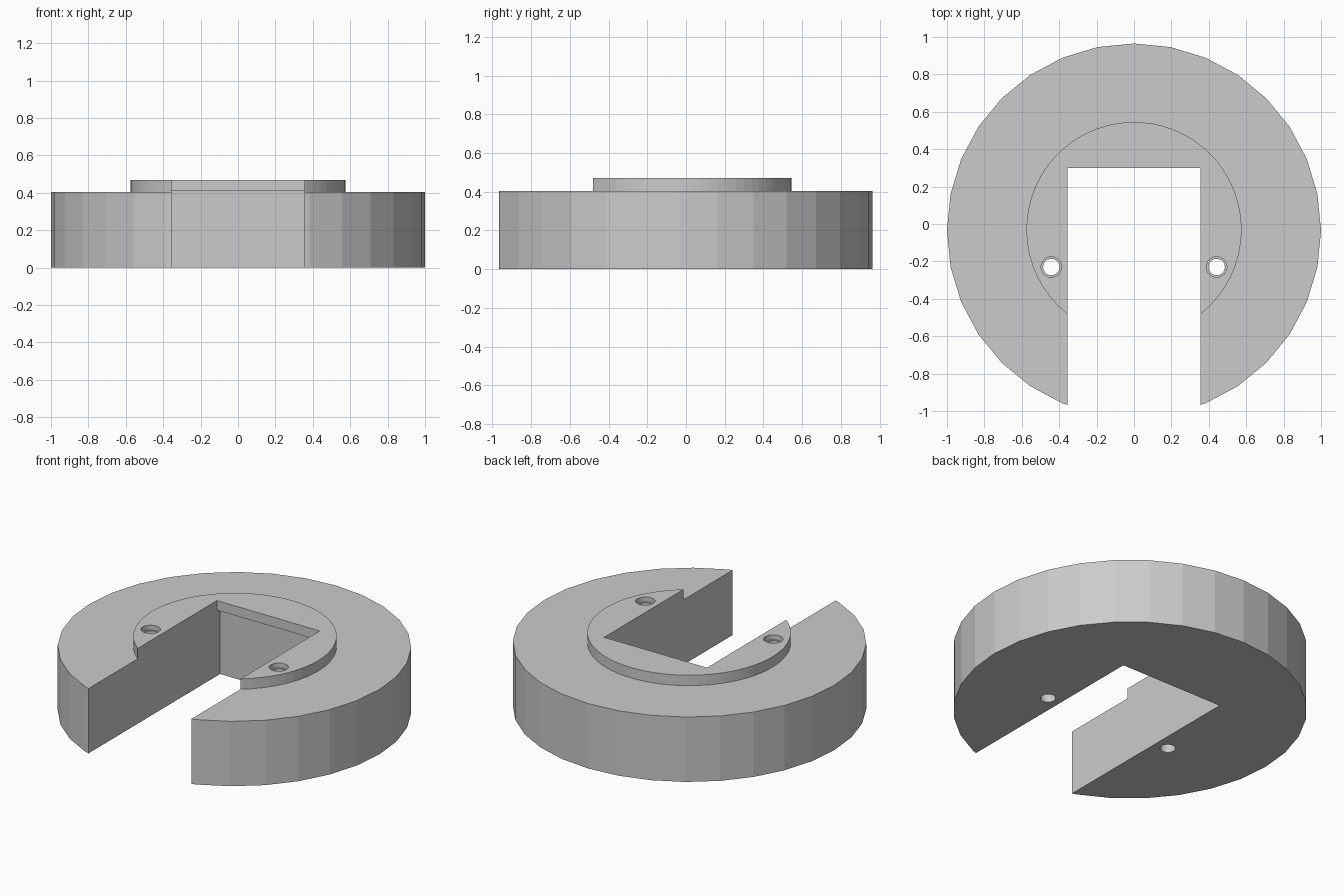
import bpy

if "Cube" in bpy.data.objects:
    bpy.data.objects.remove(bpy.data.objects["Cube"])

CY = -0.035          # disc centre in y
grey = bpy.data.materials.new("light grey")
grey.diffuse_color = (0.6, 0.6, 0.6, 1)
grey.use_nodes = True
grey.node_tree.nodes["Principled BSDF"].inputs["Base Color"].default_value = grey.diffuse_color


def cylinder(name, x, y, r, z0, z1, sides):
    bpy.ops.mesh.primitive_cylinder_add(vertices=sides, radius=r, depth=z1 - z0,
                                        location=(x, y, (z0 + z1) / 2))
    ob = bpy.context.object
    ob.name = name
    ob.data.materials.append(grey)
    return ob


def box(name, hx, y0, y1, z0, z1):
    bpy.ops.mesh.primitive_cube_add(size=1, location=(0, (y0 + y1) / 2, (z0 + z1) / 2))
    ob = bpy.context.object
    ob.name = name
    ob.scale = (2 * hx, y1 - y0, z1 - z0)
    bpy.ops.object.transform_apply(location=False, rotation=False, scale=True)
    ob.data.materials.append(grey)
    return ob


def combine(target, tool, operation):
    mod = target.modifiers.new(operation, 'BOOLEAN')
    mod.operation = operation
    mod.solver = 'EXACT'
    mod.object = tool
    bpy.context.view_layer.objects.active = target
    bpy.ops.object.modifier_apply(modifier=mod.name)
    bpy.data.objects.remove(tool, do_unlink=True)


# Faceted disc with a raised round collar
disc = cylinder("slotted_disc", 0, CY, 1.0, 0, 0.405, 32)
combine(disc, cylinder("collar", 0, CY + 0.005, 0.575, 0.2, 0.47, 72), 'UNION')

# Slot open to the front, undercut slightly below the collar
combine(disc, box("slot_cutter", 0.355, -1.5, 0.30, -0.2, 0.7), 'DIFFERENCE')
combine(disc, box("undercut_cutter", 0.355, 0.2, 0.33, -0.2, 0.41), 'DIFFERENCE')

# Two stepped screw holes
for x in (-0.442, 0.442):
    combine(disc, cylinder("bore_cutter", x, -0.23, 0.044, -0.2, 0.7, 24), 'DIFFERENCE')
    combine(disc, cylinder("recess_cutter", x, -0.23, 0.055, 0.44, 0.7, 24), 'DIFFERENCE')
